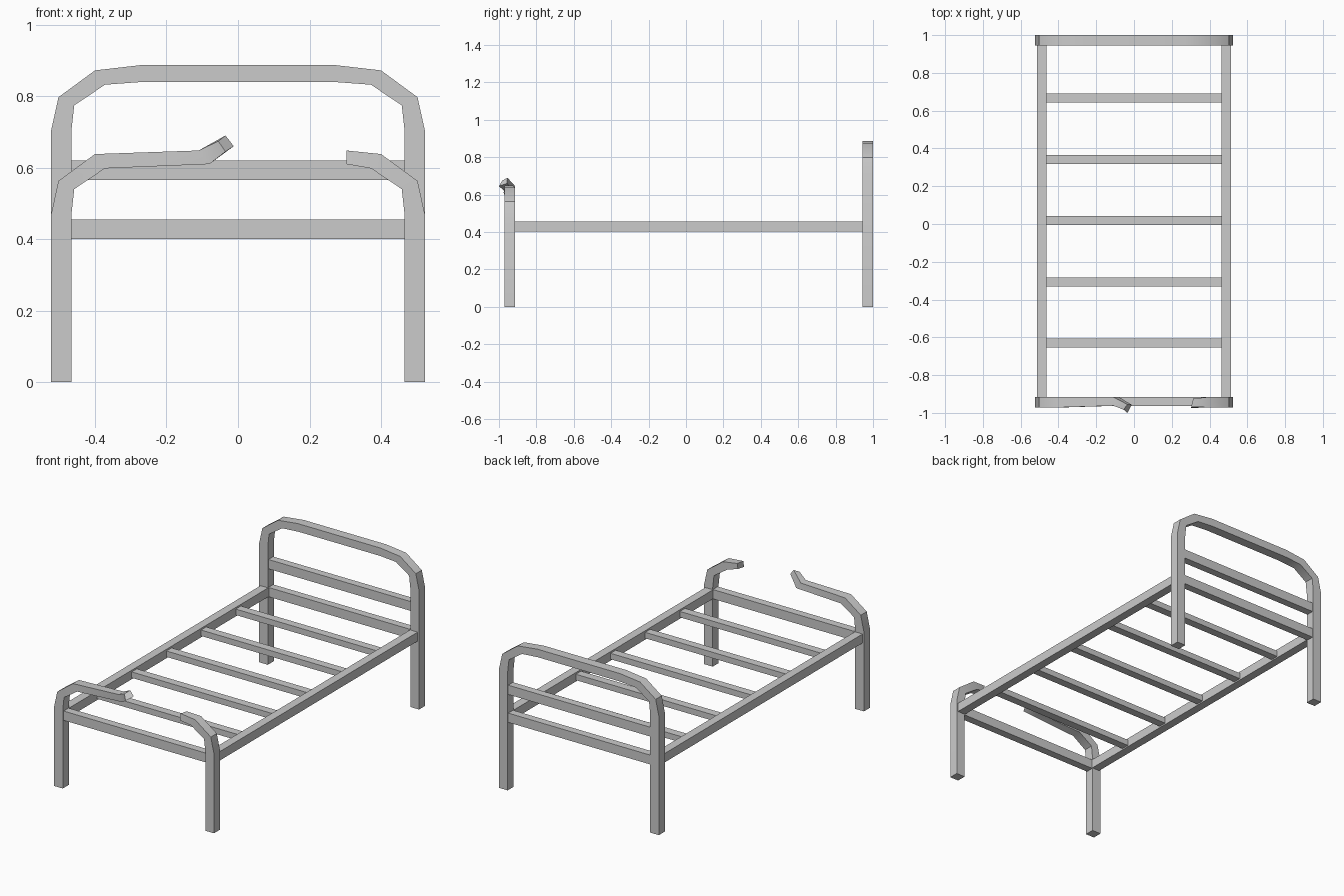
import bpy, bmesh, math

if "Cube" in bpy.data.objects:
    bpy.data.objects.remove(bpy.data.objects["Cube"])


def finish(name, bm):
    bmesh.ops.recalc_face_normals(bm, faces=bm.faces)
    me = bpy.data.meshes.new(name)
    bm.to_mesh(me)
    bm.free()
    ob = bpy.data.objects.new(name, me)
    bpy.context.collection.objects.link(ob)
    return ob


def box(name, x, y, z):
    bm = bmesh.new()
    bmesh.ops.create_cube(bm, size=1)
    for v in bm.verts:
        v.co = [r[0] + (c + 0.5) * (r[1] - r[0]) for c, r in zip(v.co, (x, y, z))]
    return finish(name, bm)


def section(outer, inner, y0, y1):
    return [(outer[0], y0, outer[1]), (outer[0], y1, outer[1]),
            (inner[0], y1, inner[1]), (inner[0], y0, inner[1])]


def loft(name, sections):
    bm = bmesh.new()
    rings = [[bm.verts.new(p) for p in s] for s in sections]
    for a, b in zip(rings, rings[1:]):
        for i in range(4):
            j = (i + 1) % 4
            bm.faces.new((a[i], a[j], b[j], b[i]))
    bm.faces.new(rings[0])
    bm.faces.new(rings[-1])
    ob = finish(name, bm)
    bpy.context.view_layer.objects.active = ob
    ob.select_set(True)
    bpy.ops.object.shade_smooth_by_angle(angle=math.radians(40))
    ob.select_set(False)
    return ob


# Half profile of the bent tube, given as outer and inner edge, for one top height
def half(side, top, y0, y1):
    pts = [((.523, 0), (.466, 0)),
           ((.523, top - .185), (.466, top - .185)),
           ((.502, top - .09), (.458, top - .113)),
           ((.40, top - .015), (.372, top - .055))]
    return [section((side * o[0], o[1]), (side * i[0], i[1]), y0, y1) for o, i in pts]


# Headboard hoop
HY0, HY1 = .944, 1.0
head = half(-1, .887, HY0, HY1)
head += [section((s * .27, .887), (s * .265, .84), HY0, HY1) for s in (-1, 1)]
head += half(1, .887, HY0, HY1)[::-1]
loft("headboard_hoop", head)

# Footboard hoop, broken in the middle with a bent left end
FY0, FY1 = -.971, -.915
left = half(-1, .653, FY0, FY1)
left.append(section((-.11, .648), (-.08, .61), -.962, -.916))
left.append([(-.055, -.983, .674), (-.035, -.955, .69),
             (-.012, -.957, .66), (-.035, -1.0, .645)])
loft("broken_footboard_left", left)
right = half(1, .653, FY0, FY1)
right.append([(.303, -.968, .648), (.313, -.925, .647),
              (.313, -.932, .612), (.303, -.975, .610)])
loft("broken_footboard_right", right)

# Cross rails
X = (-.466, .466)
box("headboard_middle_rail", X, (.95, .995), (.565, .62))
box("headboard_lower_rail", X, (.95, .995), (.40, .455))
box("footboard_lower_rail", X, (-.963, -.917), (.40, .455))

# Side rails
for s, side in ((-1, "left"), (1, "right")):
    box(side + "_side_rail", sorted((s * .464, s * .514)), (-.92, .95), (.402, .455))

# Slats
for i in range(5):
    y = -.63 + i * .324
    box(f"slat_{i + 1}", X, (y - .024, y + .024), (.41, .445))
